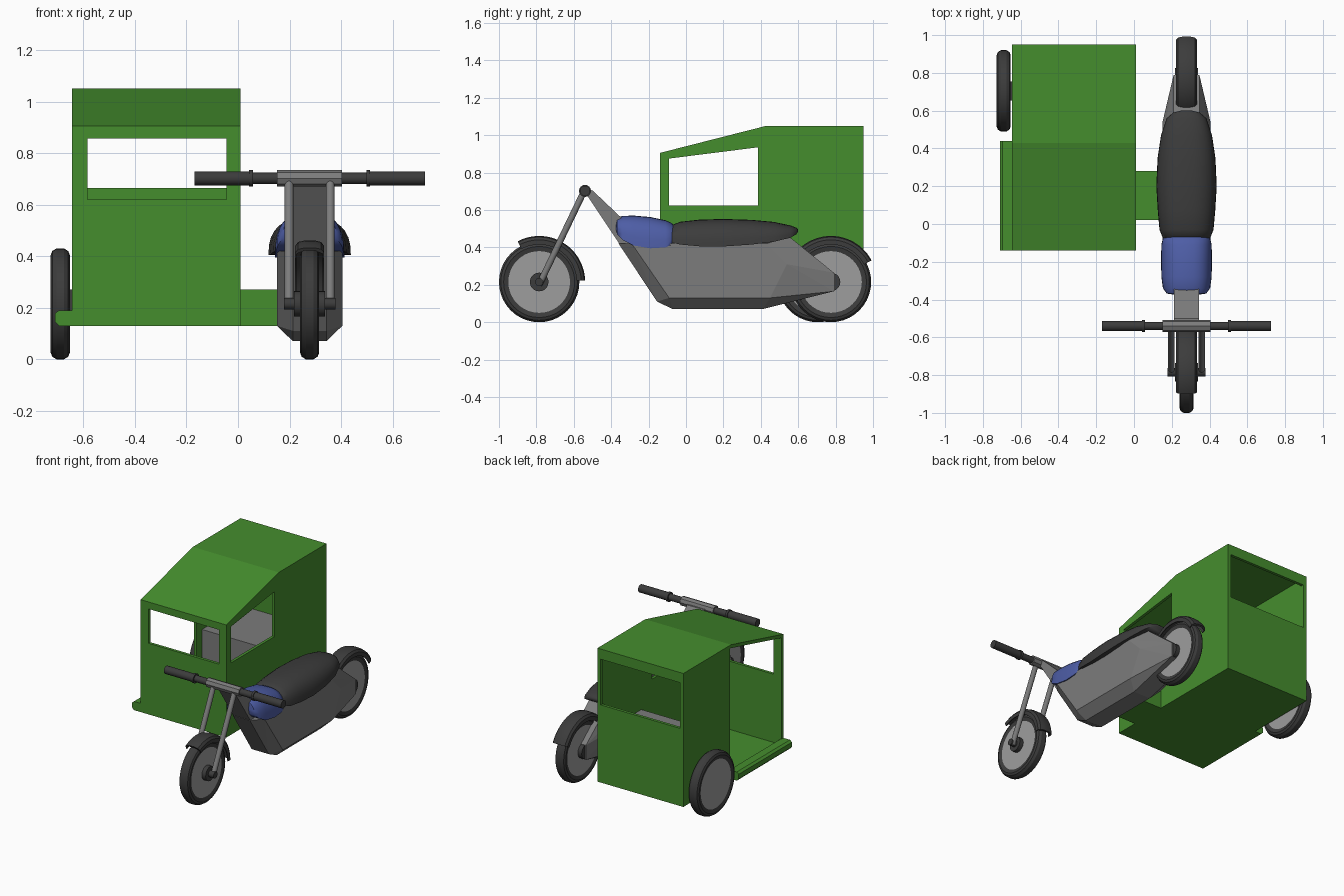
import bpy, bmesh
from math import sin, cos, pi, radians
from mathutils import Vector

cube = bpy.data.objects.get("Cube")
if cube:
    bpy.data.objects.remove(cube)

CX = 0.278  # centre line of the motorcycle


def material(name, rgb):
    m = bpy.data.materials.new(name)
    m.use_nodes = True
    m.diffuse_color = (*rgb, 1)
    m.node_tree.nodes["Principled BSDF"].inputs["Base Color"].default_value = (*rgb, 1)
    return m


GREEN = material("green paint", (0.06, 0.27, 0.027))
GREY = material("frame grey", (0.2, 0.2, 0.2))
LIGHT = material("wheel grey", (0.34, 0.34, 0.34))
DARK = material("dark rubber", (0.045, 0.045, 0.045))
BLUE = material("tank blue", (0.075, 0.11, 0.38))


def finish(name, bm, mat, smooth=None):
    bmesh.ops.recalc_face_normals(bm, faces=bm.faces)
    me = bpy.data.meshes.new(name)
    bm.to_mesh(me)
    bm.free()
    me.materials.append(mat)
    ob = bpy.data.objects.new(name, me)
    bpy.context.collection.objects.link(ob)
    if smooth:
        bpy.ops.object.select_all(action='DESELECT')
        bpy.context.view_layer.objects.active = ob
        ob.select_set(True)
        bpy.ops.object.shade_smooth_by_angle(angle=radians(smooth))
    return ob


def skin(bm, rings, loop=False):
    """Join equal closed rings of points; cap the ends unless looped."""
    rows = [[bm.verts.new(p) for p in r] for r in rings]
    n = len(rows[0])
    pairs = list(zip(rows, rows[1:])) + ([(rows[-1], rows[0])] if loop else [])
    for a, b in pairs:
        for i in range(n):
            bm.faces.new((a[i], a[(i + 1) % n], b[(i + 1) % n], b[i]))
    if not loop:
        bm.faces.new(rows[0])
        bm.faces.new(rows[-1])


def prism(name, outline, x0, x1, mat):
    """Side outline (y, z) extruded across x."""
    bm = bmesh.new()
    skin(bm, [[(x, y, z) for y, z in outline] for x in (x0, x1)])
    return finish(name, bm, mat)


def box(name, x0, x1, y0, y1, z0, z1, mat):
    return prism(name, [(y0, z0), (y1, z0), (y1, z1), (y0, z1)], x0, x1, mat)


def tube(name, a, b, r, mat, seg=20):
    a, b = Vector(a), Vector(b)
    q = (b - a).to_track_quat('Z', 'Y')
    ring = [q @ Vector((r * cos(2 * pi * i / seg), r * sin(2 * pi * i / seg), 0)) for i in range(seg)]
    bm = bmesh.new()
    skin(bm, [[p + e for p in ring] for e in (a, b)])
    return finish(name, bm, mat, 35)


def arc(name, section, centre, mat, start=0, end=360, seg=40):
    """Closed section of (radius, x) swept about an x axis."""
    cx, cy, cz = centre
    full = end - start == 360
    angles = [radians(start + (end - start) * i / seg) for i in range(seg if full else seg + 1)]
    bm = bmesh.new()
    skin(bm, [[(cx + x, cy + r * cos(t), cz + r * sin(t)) for r, x in section] for t in angles], full)
    return finish(name, bm, mat, 30)


def mirrored(half):
    return half + [(r, -x) for r, x in reversed(half)]


def wheel(name, x, y):
    c = (x, y, 0.215)
    arc(name + "_tyre", mirrored([(0.165, 0.031), (0.19, 0.037), (0.205, 0.031), (0.215, 0.015)]), c, DARK)
    tube(name + "_disc", (x - 0.031, y, 0.215), (x + 0.031, y, 0.215), 0.17, LIGHT, 40)


def hull(name, points, mat):
    """Convex solid from (y, z, half width) points mirrored about the centre line."""
    bm = bmesh.new()
    for y, z, w in points:
        for s in (-1, 1):
            bm.verts.new((CX + s * w, y, z))
    out = bmesh.ops.convex_hull(bm, input=bm.verts)
    bmesh.ops.delete(bm, geom=[v for v in out["geom_interior"] if isinstance(v, bmesh.types.BMVert)], context='VERTS')
    bmesh.ops.dissolve_limit(bm, angle_limit=radians(1), verts=bm.verts, edges=bm.edges)
    return finish(name, bm, mat)


def pad(name, stations, mat, power):
    """Domed pad lofted along y: (y, half width, bottom z, top z)."""
    bm = bmesh.new()
    rings = []
    for y, w, z0, z1 in stations:
        ring = []
        for i in range(17):
            t = pi * i / 16
            c = cos(t)
            ring.append((CX + w * abs(c) ** power * (1 if c > 0 else -1), y,
                         z0 + (z1 - z0) * max(sin(t), 0) ** power))
        rings.append(ring)
    skin(bm, rings)
    return finish(name, bm, mat, 50)


# Passenger cabin: hollow shell with cut doorway and windows
cabin = prism("cabin", [(-0.14, 0.13), (0.95, 0.13), (0.95, 1.05), (0.43, 1.05), (-0.14, 0.905)],
              -0.645, 0.01, GREEN)
cutters = [
    prism("cut_inside", [(-0.12, 0.15), (0.93, 0.15), (0.93, 1.03), (0.43, 1.03), (-0.12, 0.89)],
          -0.625, -0.01, GREEN),
    prism("cut_door", [(-0.119, 0.151), (0.44, 0.151), (0.44, 1.029), (-0.119, 0.887)], -0.7, -0.6, GREEN),
    prism("cut_side", [(-0.09, 0.625), (0.385, 0.625), (0.385, 0.935), (-0.09, 0.875)], -0.1, 0.1, GREEN),
    box("cut_front", -0.585, -0.045, -0.2, -0.05, 0.62, 0.857, GREEN),
    box("cut_back", -0.62, -0.015, 0.9, 1.0, 0.665, 0.98, GREEN)]
bpy.context.view_layer.objects.active = cabin
for c in cutters:
    mod = cabin.modifiers.new("cut", 'BOOLEAN')
    mod.operation, mod.solver, mod.object = 'DIFFERENCE', 'EXACT', c
    bpy.ops.object.modifier_apply(modifier=mod.name)
for c in cutters:
    bpy.data.objects.remove(c)

# Cabin bench, step, coupling and wheel
box("cabin_bench", -0.625, -0.01, 0.5, 0.93, 0.15, 0.46, GREY)
bm = bmesh.new()
step = [(-0.64, 0.13), (-0.695, 0.13), (-0.71, 0.145), (-0.71, 0.178), (-0.695, 0.19), (-0.64, 0.19)]
skin(bm, [[(x, y, z) for x, z in step] for y in (-0.14, 0.44)])
finish("side_step", bm, GREEN)
box("coupling", 0.0, 0.2, 0.02, 0.28, 0.13, 0.27, GREEN)
wheel("cabin_wheel", -0.69, 0.705)
box("cabin_axle", -0.66, -0.64, 0.655, 0.755, 0.17, 0.27, DARK)

# Motorcycle body and neck
hull("body", [(-0.155, 0.11, 0.065), (-0.07, 0.07, 0.065), (0.41, 0.07, 0.065),
              (-0.36, 0.42, 0.065), (-0.29, 0.42, 0.127), (-0.09, 0.13, 0.127),
              (0.45, 0.13, 0.127), (0.54, 0.31, 0.127), (0.43, 0.42, 0.127),
              (0.555, 0.455, 0.07), (0.79, 0.265, 0.068), (0.79, 0.165, 0.068)], GREY)
hull("neck", [(-0.55, 0.71, 0.065), (-0.51, 0.65, 0.065), (-0.35, 0.41, 0.065),
              (-0.2, 0.42, 0.065), (-0.35, 0.545, 0.065), (-0.5, 0.705, 0.065)], GREY)

# Tank and saddle
pad("tank", [(-0.375, 0.06, 0.5, 0.535), (-0.368, 0.105, 0.47, 0.556), (-0.34, 0.125, 0.44, 0.568),
             (-0.28, 0.133, 0.41, 0.57), (-0.19, 0.135, 0.395, 0.562), (-0.11, 0.133, 0.4, 0.545),
             (-0.075, 0.125, 0.415, 0.53), (-0.06, 0.1, 0.44, 0.51)], BLUE, 0.75)
pad("saddle", [(-0.088, 0.08, 0.45, 0.49), (-0.075, 0.125, 0.425, 0.52), (-0.03, 0.143, 0.415, 0.537),
               (0.07, 0.152, 0.406, 0.548), (0.2, 0.16, 0.405, 0.552), (0.35, 0.153, 0.415, 0.547),
               (0.47, 0.135, 0.43, 0.536), (0.56, 0.105, 0.452, 0.517), (0.59, 0.07, 0.47, 0.505),
               (0.6, 0.03, 0.485, 0.495)], DARK, 0.8)

# Motorcycle wheels, hubs and mudguards
guard = mirrored([(0.2, 0.056), (0.225, 0.056), (0.24, 0.045), (0.246, 0.02)]) \
    + list(reversed(mirrored([(0.2, 0.05), (0.22, 0.05), (0.234, 0.02)])))
guard = guard[:8] + [(r, x) for r, x in guard[8:]]
for name, y, start, end in (("front", -0.785, 2, 118), ("rear", 0.775, 28, 140)):
    wheel(name + "_wheel", CX, y)
    arc(name + "_mudguard", guard, (CX, y, 0.215), DARK, start, end, 24)
    tube(name + "_hub", (CX - 0.06, y, 0.215), (CX + 0.06, y, 0.215), 0.05, DARK)
tube("front_axle", (CX - 0.1, -0.785, 0.215), (CX + 0.1, -0.785, 0.215), 0.022, DARK)

# Fork, handlebar, clamp and grips
for side, s in (("right", -1), ("left", 1)):
    x = CX + s * 0.08
    tube(side + "_fork", (x, -0.785, 0.2), (x, -0.545, 0.7), 0.017, GREY)
    tube(side + "_grip", (CX + s * 0.225, -0.54, 0.702), (CX + s * 0.447, -0.54, 0.702), 0.027, DARK)
    tube(side + "_grip_ring", (CX + s * 0.22, -0.54, 0.702), (CX + s * 0.235, -0.54, 0.702), 0.032, DARK)
tube("handlebar", (CX - 0.23, -0.54, 0.702), (CX + 0.23, -0.54, 0.702), 0.022, DARK)
tube("handlebar_clamp", (CX - 0.126, -0.54, 0.702), (CX + 0.126, -0.54, 0.702), 0.032, GREY, 8)
